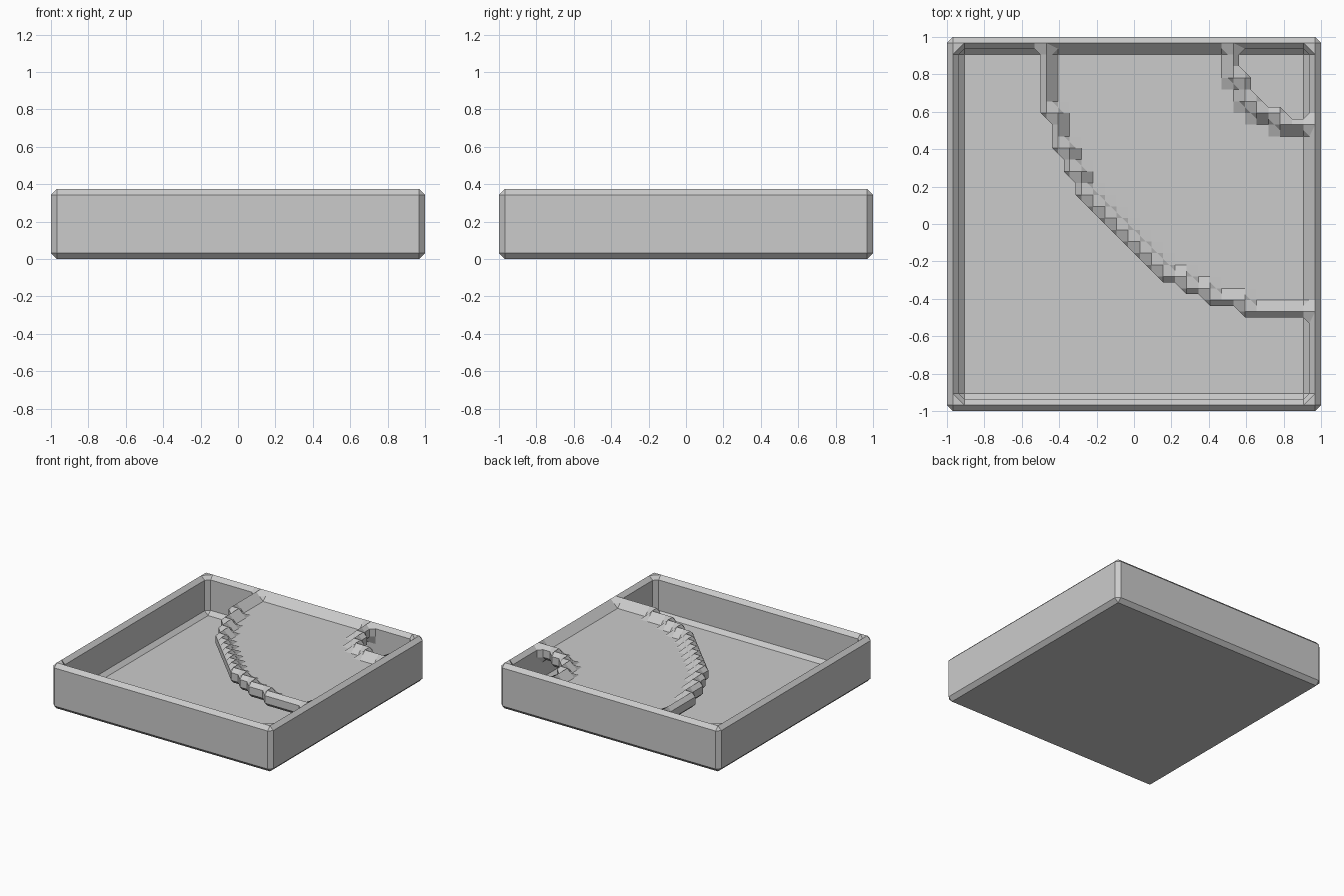
import bpy, bmesh
from itertools import product
from mathutils import Vector

if "Cube" in bpy.data.objects:
    bpy.data.objects.remove(bpy.data.objects["Cube"], do_unlink=True)

STEP = 1 / 16          # grid spacing of the stepped shapes
HALF = STEP / 2        # chamfer size
HEIGHT = 6 * STEP

grey = bpy.data.materials.new("plain_grey")
grey.use_nodes = True
grey.diffuse_color = (0.6, 0.6, 0.6, 1)
grey.node_tree.nodes["Principled BSDF"].inputs["Base Color"].default_value = (0.6, 0.6, 0.6, 1)


def finish(name, bm):
    """Merge doubles, join flat areas and make the object."""
    bmesh.ops.remove_doubles(bm, verts=bm.verts, dist=1e-4)
    bmesh.ops.dissolve_limit(bm, angle_limit=0.01, verts=bm.verts, edges=bm.edges)
    mesh = bpy.data.meshes.new(name)
    bm.to_mesh(mesh)
    bm.free()
    mesh.materials.append(grey)
    obj = bpy.data.objects.new(name, mesh)
    bpy.context.collection.objects.link(obj)
    return obj


def ring(bm, half, z, cut):
    """Square ring with its corners cut off."""
    c = half - cut
    pts = [(half, -c), (half, c), (c, half), (-c, half),
           (-half, c), (-half, -c), (-c, -half), (c, -half)]
    return [bm.verts.new((x, y, z)) for x, y in pts]


# Tray: rings lofted up the outside, over the rim and down to the floor
bm = bmesh.new()
inner = 1 - STEP
sections = [(1 - HALF, 0, 0), (1, HALF, HALF), (1, HEIGHT - HALF, HALF),
            (1 - HALF, HEIGHT, 0), (1 - HALF, HEIGHT, STEP),
            (inner, HEIGHT - HALF, HALF), (inner, STEP + HALF, HALF),
            (inner - HALF, STEP, 0)]
rings = [ring(bm, *s) for s in sections]
for low, high in zip(rings, rings[1:]):
    for i in range(8):
        j = (i + 1) % 8
        bm.faces.new((low[i], low[j], high[j], high[i]))
bm.faces.new(rings[0][::-1])
bm.faces.new(rings[-1])
finish("tray", bm)


# Raised deck: a thin quarter ring about the back corner, with a lip on both arcs
def deck(i, j, k):
    r2 = i * i + j * j
    if not 42 <= r2 < 576:
        return False
    return k == 4 or (k == 5 and (r2 < 64 or r2 >= 512))


def solid(p):
    i, j, k = p
    return k < 6 and (i == 0 or j == 0 or deck(i, j, k))


def place(p):
    return Vector((1 - HALF - STEP * p[0], 1 - HALF - STEP * p[1], HALF + STEP * p[2]))


# Corners of the six cell sides, counter-clockwise from outside
SIDES = []
for axis, end in product(range(3), (0, 1)):
    loop = []
    for u, v in ((0, 0), (1, 0), (1, 1), (0, 1)):
        corner = [0, 0, 0]
        corner[axis], corner[(axis + 1) % 3], corner[(axis + 2) % 3] = end, u, v
        loop.append(tuple(corner))
    SIDES.append(loop if end else loop[::-1])


def cell_loops(cell):
    """Polygons that cut the solid corners of a cell from the empty ones."""
    follow = {}
    for side in SIDES:
        pts = [tuple(a + b for a, b in zip(cell, c)) for c in side]
        full = [solid(p) for p in pts]
        for a in range(4):
            if full[a] and not full[(a + 1) % 4]:
                b = (a + 1) % 4
                while not full[(b + 1) % 4]:
                    b += 1
                    b %= 4
                leave = frozenset((pts[a], pts[(a + 1) % 4]))
                enter = frozenset((pts[b], pts[(b + 1) % 4]))
                follow[enter] = leave
    while follow:
        start, nxt = follow.popitem()
        loop = [start]
        while nxt != start:
            loop.append(nxt)
            nxt = follow.pop(nxt)
        yield loop


bm = bmesh.new()
for cell in product(range(25), range(25), (3, 4, 5)):
    corners = [tuple(a + b for a, b in zip(cell, c)) for c in product((0, 1), repeat=3)]
    if not any(p[0] and p[1] and deck(*p) for p in corners):
        continue
    for loop in cell_loops(cell):
        verts = [bm.verts.new(sum((place(p) for p in edge), Vector()) / 2) for edge in loop]
        bm.faces.new(verts)
finish("raised_deck", bm)
